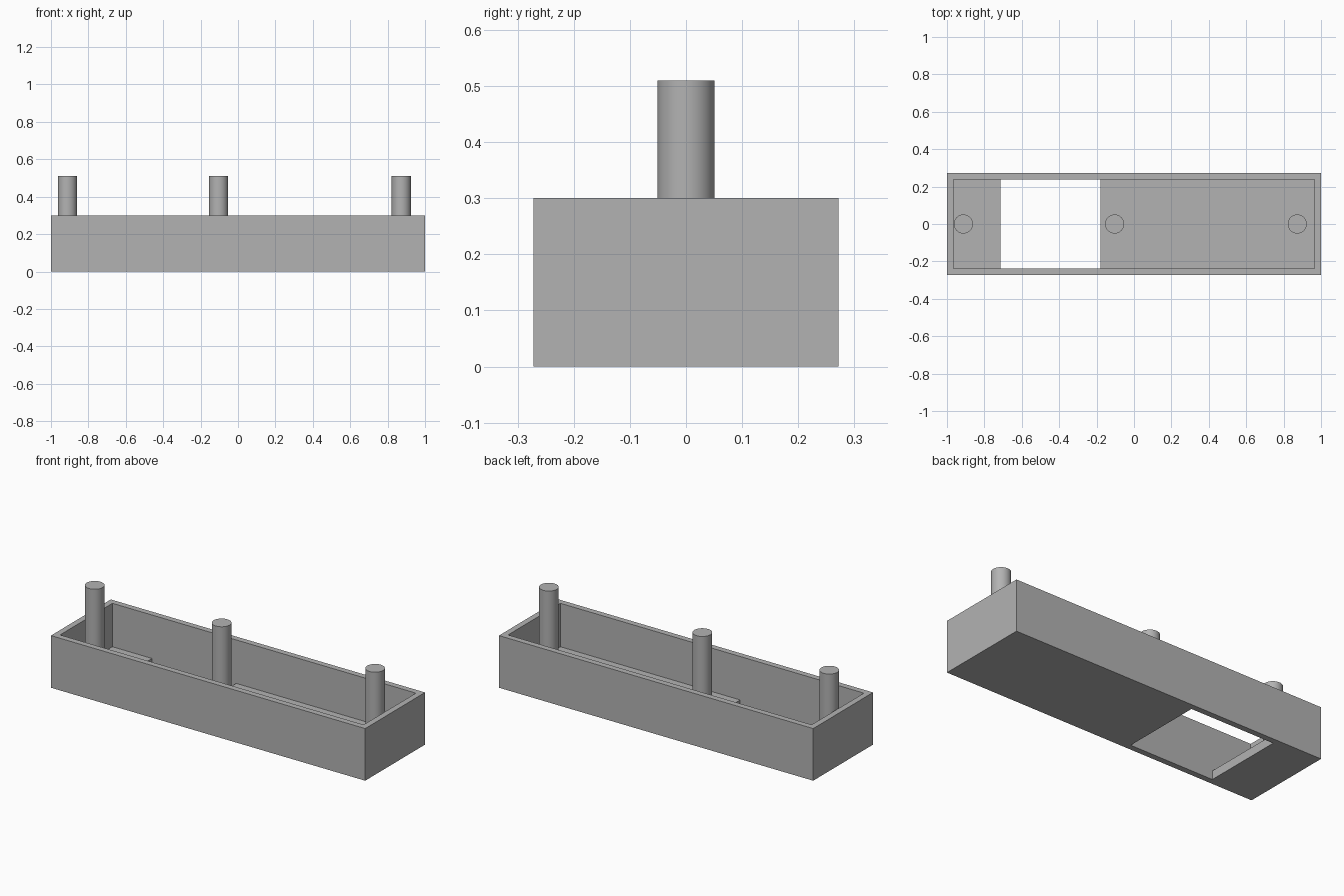
import bpy

cube = bpy.data.objects.get("Cube")
if cube:
    bpy.data.objects.remove(cube, do_unlink=True)

GREY = (0.45, 0.45, 0.45, 1)
grey = bpy.data.materials.new("plain grey")
grey.use_nodes = True
grey.diffuse_color = GREY
grey.node_tree.nodes["Principled BSDF"].inputs["Base Color"].default_value = GREY

# Overall sizes
HALF_X, HALF_Y, HEIGHT = 1.0, 0.272, 0.3
WALL, FLOOR = 0.034, 0.05
PIN_RADIUS, PIN_TOP = 0.051, 0.51


def box(name, x0, x1, half_y, z0, z1):
    bpy.ops.mesh.primitive_cube_add(size=1, location=((x0 + x1) / 2, 0, (z0 + z1) / 2))
    ob = bpy.context.object
    ob.name = name
    ob.scale = (x1 - x0, 2 * half_y, z1 - z0)
    bpy.ops.object.transform_apply(location=False, rotation=False, scale=True)
    ob.data.materials.append(grey)
    return ob


def cut(target, cutter):
    cutter.hide_render = True
    mod = target.modifiers.new("cut", "BOOLEAN")
    mod.operation = "DIFFERENCE"
    mod.solver = "EXACT"
    mod.object = cutter
    bpy.context.view_layer.objects.active = target
    bpy.ops.object.modifier_apply(modifier=mod.name)
    bpy.data.objects.remove(cutter, do_unlink=True)


# Open tray with a rectangular window through the floor
tray = box("tray", -HALF_X, HALF_X, HALF_Y, 0, HEIGHT)
inner_x, inner_y = HALF_X - WALL, HALF_Y - WALL
cut(tray, box("cavity_cutter", -inner_x, inner_x, inner_y, FLOOR, HEIGHT + 0.1))
cut(tray, box("window_cutter", -0.714, -0.178, inner_y, -0.1, HEIGHT + 0.1))

# Round pins standing on the floor
for name, x in (("right_pin", -0.912), ("middle_pin", -0.104), ("left_pin", 0.873)):
    bottom = FLOOR - 0.01
    bpy.ops.mesh.primitive_cylinder_add(
        vertices=48, radius=PIN_RADIUS, depth=PIN_TOP - bottom,
        location=(x, 0, (PIN_TOP + bottom) / 2))
    pin = bpy.context.object
    pin.name = name
    pin.data.materials.append(grey)
    bpy.ops.object.shade_smooth_by_angle()
